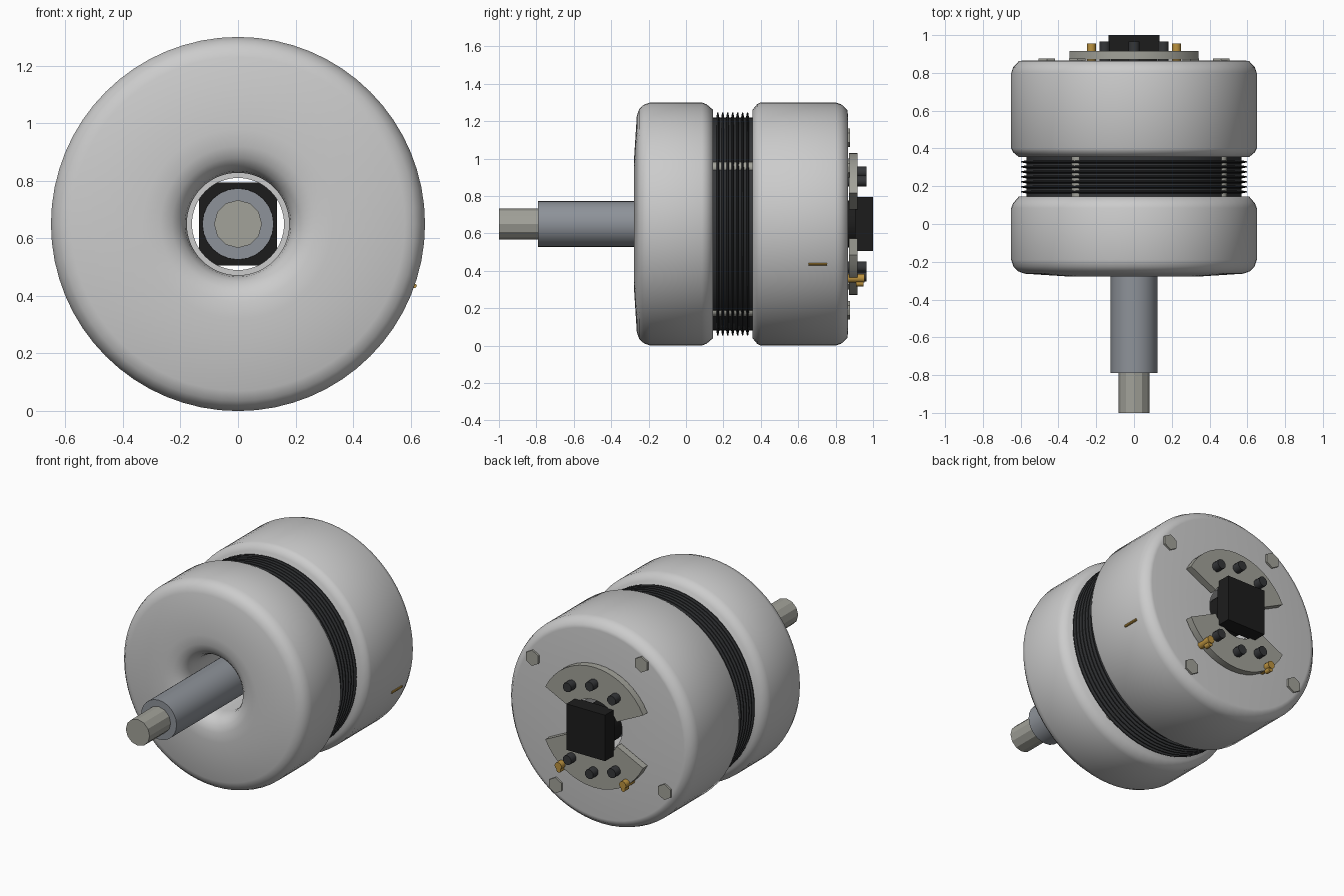
import bpy, bmesh, math
from mathutils import Matrix

if "Cube" in bpy.data.objects:
    bpy.data.objects.remove(bpy.data.objects["Cube"])

CZ = 0.65  # height of the motor axis, which runs along y


def material(name, rgb):
    m = bpy.data.materials.new(name)
    m.diffuse_color = (*rgb, 1)
    m.use_nodes = True
    m.node_tree.nodes["Principled BSDF"].inputs["Base Color"].default_value = m.diffuse_color
    return m


BLACK = material("black", (0.012, 0.012, 0.012))
DARK = material("dark_steel", (0.035, 0.037, 0.04))
PLATE = material("nickel", (0.36, 0.36, 0.32))
SHAFT = material("shaft_steel", (0.27, 0.29, 0.32))
BRASS = material("brass", (0.5, 0.29, 0.05))


def finish(name, bm, mat=None, angle=None):
    bmesh.ops.recalc_face_normals(bm, faces=bm.faces)
    me = bpy.data.meshes.new(name)
    bm.to_mesh(me)
    bm.free()
    ob = bpy.data.objects.new(name, me)
    bpy.context.collection.objects.link(ob)
    if mat:
        me.materials.append(mat)
    if angle:
        bpy.ops.object.select_all(action='DESELECT')
        ob.select_set(True)
        bpy.context.view_layer.objects.active = ob
        bpy.ops.object.shade_smooth_by_angle(angle=math.radians(angle))
    return ob


def lathe(name, profile, mat=None, n=64, angle=50):
    """Revolve a closed (radius, y) loop around the motor axis."""
    bm = bmesh.new()
    rings = [[bm.verts.new((r * math.cos(2 * math.pi * i / n), y,
                            CZ + r * math.sin(2 * math.pi * i / n)))
              for i in range(n)] for r, y in profile]
    for a, b in zip(rings, rings[1:] + rings[:1]):
        for i in range(n):
            j = (i + 1) % n
            bm.faces.new((a[i], a[j], b[j], b[i]))
    return finish(name, bm, mat, angle)


def rod(name, x, z, r, y0, y1, mat=None, n=12, angle=40):
    """Cylinder along y, placed relative to the axis."""
    bm = bmesh.new()
    bmesh.ops.create_cone(bm, cap_ends=True, segments=n, radius1=r, radius2=r,
                          depth=y1 - y0,
                          matrix=Matrix.Translation((x, (y0 + y1) / 2, CZ + z))
                          @ Matrix.Rotation(math.pi / 2, 4, 'X'))
    return finish(name, bm, mat, angle)


def polar(r, deg):
    return r * math.cos(math.radians(deg)), r * math.sin(math.radians(deg))


# Front and rear casings
lathe("front_casing", [
    (0.178, 0.145), (0.178, -0.16), (0.184, -0.20), (0.20, -0.235), (0.23, -0.262),
    (0.27, -0.276), (0.33, -0.279), (0.58, -0.263), (0.615, -0.25), (0.638, -0.225),
    (0.65, -0.19), (0.65, 0.085), (0.64, 0.11), (0.61, 0.145)])
lathe("rear_casing", [
    (0.16, 0.865), (0.16, 0.355), (0.61, 0.355), (0.64, 0.38), (0.65, 0.40),
    (0.65, 0.80), (0.64, 0.83), (0.61, 0.862), (0.59, 0.865)])

# Finned laminated core between the casings
fins = [(0.20, 0.14), (0.57, 0.14)]
for i in range(7):
    y = 0.17 + i * 0.0265
    fins += [(0.57, y - 0.008), (0.597, y - 0.003), (0.597, y + 0.003), (0.57, y + 0.008)]
fins += [(0.57, 0.36), (0.20, 0.36)]
lathe("laminated_core", fins, DARK, angle=30)

# Through bolts with hexagonal heads
for k in range(4):
    x, z = polar(0.55, 33 + 90 * k)
    rod(f"through_bolt_{k}", x, z, 0.032, 0.13, 0.37, PLATE)
    rod(f"bolt_head_{k}", x, z, 0.05, 0.85, 0.877, PLATE, 6, 20)

# Stepped shaft and the black block on its rear end
rod("shaft", 0, 0, 0.124, -0.79, 0.82, SHAFT, 24)
rod("shaft_tip", 0, 0, 0.083, -1.0, -0.78, PLATE, 12, 20)
rod("coupling", 0, 0, 0.125, 0.80, 0.92, BLACK, 24)
bm = bmesh.new()
bmesh.ops.create_cube(bm, size=1, matrix=Matrix.Translation((0, 0.952, CZ))
                      @ Matrix.Diagonal((0.27, 0.096, 0.29, 1)))
finish("rear_block", bm, BLACK)


def sector(name, start, end, n=16):
    """Ring sector plate on the rear face."""
    bm = bmesh.new()
    angles = [start + (end - start) * i / n for i in range(n + 1)]
    pts = [polar(0.38, a) for a in angles] + [polar(0.175, a) for a in reversed(angles)]
    face = bm.faces.new([bm.verts.new((x, 0.872, CZ + z)) for x, z in pts])
    ext = bmesh.ops.extrude_face_region(bm, geom=[face], use_keep_orig=True)
    verts = [v for v in ext["geom"] if isinstance(v, bmesh.types.BMVert)]
    bmesh.ops.translate(bm, verts=verts, vec=(0, 0.044, 0))
    return finish(name, bm, PLATE, 30)


# Rear plates with dark studs
for side, base in (("upper", 0), ("lower", 180)):
    sector(f"{side}_plate", base + 26, base + 154)
    for k, a in enumerate((56, 90, 124)):
        x, z = polar(0.277, base + a)
        rod(f"{side}_stud_{k}", x, z, 0.03, 0.85, 0.966, DARK, 10)

# Brass terminals on the lower plate
for s in (-1, 1):
    rod(f"terminal_{s}", s * 0.225, -0.29, 0.024, 0.86, 0.955, BRASS)
    rod(f"terminal_pin_{s}", s * 0.225, -0.318, 0.015, 0.91, 0.95, BRASS)

# Brass strip on the side of the rear casing
x, z = polar(0.65, -19.3)
rod("side_contact", x, z, 0.008, 0.655, 0.755, BRASS, 8)
